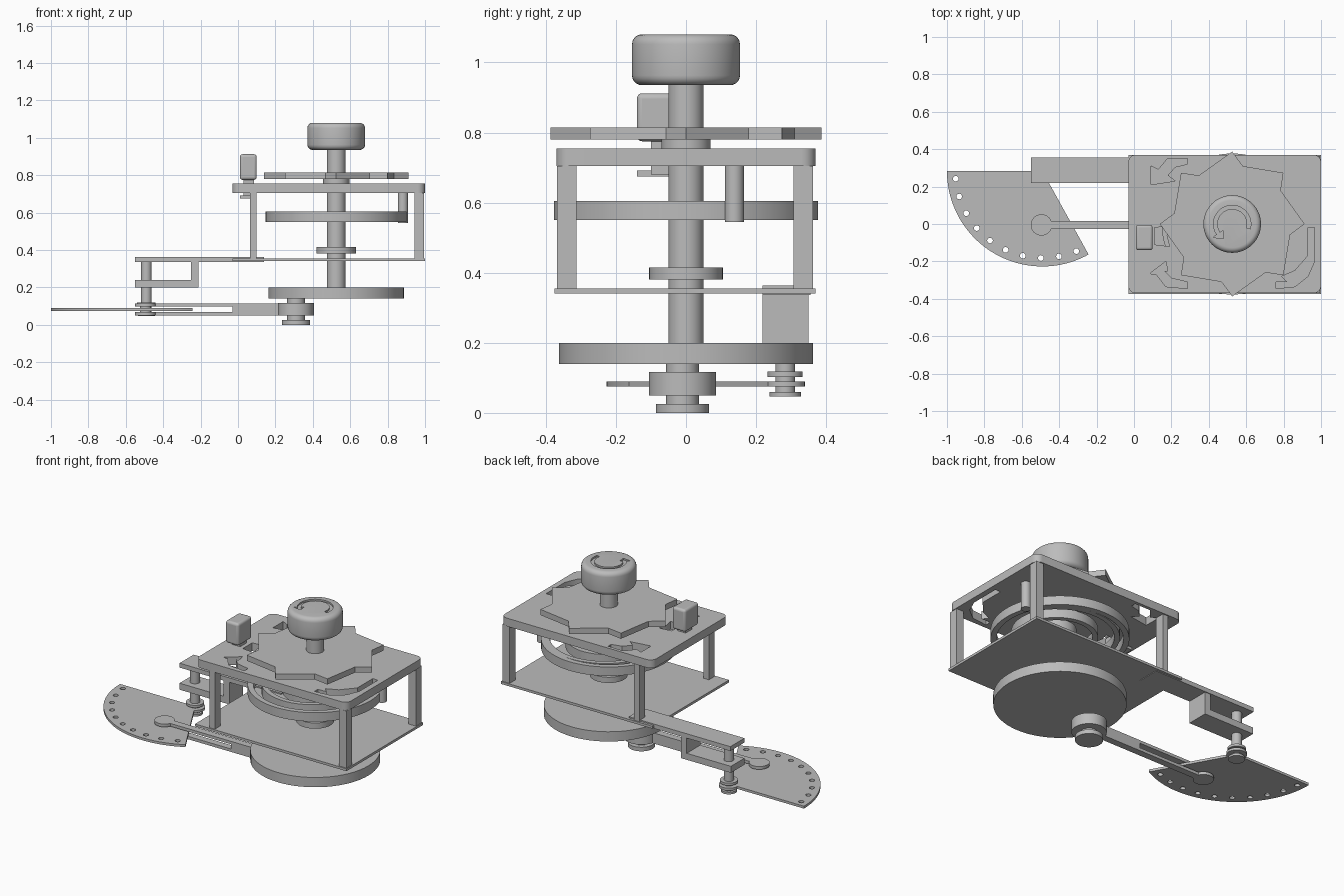
import bpy, bmesh
from math import sin, cos, pi, radians
from mathutils import Vector

cube = bpy.data.objects.get("Cube")
if cube:
    bpy.data.objects.remove(cube, do_unlink=True)

grey = bpy.data.materials.new("plain grey")
grey.use_nodes = True
colour = (0.5, 0.5, 0.5, 1)
grey.diffuse_color = colour
grey.node_tree.nodes["Principled BSDF"].inputs["Base Color"].default_value = colour


def polar(cx, cy, r, degrees):
    a = radians(degrees)
    return (cx + r * cos(a), cy + r * sin(a))


def arc(cx, cy, r, start, end, steps):
    return [polar(cx, cy, r, start + (end - start) * i / steps) for i in range(steps + 1)]


def circle(cx, cy, r, sides=64):
    return arc(cx, cy, r, 0, 360, sides)[:-1]


def rect(x0, x1, y0, y1, r=0):
    if not r:
        return [(x0, y0), (x1, y0), (x1, y1), (x0, y1)]
    centres = [(x1 - r, y1 - r), (x0 + r, y1 - r), (x0 + r, y0 + r), (x1 - r, y0 + r)]
    return [p for i, c in enumerate(centres) for p in arc(*c, r, 90 * i, 90 * i + 90, 6)]


def evaluated_mesh(ob):
    return bpy.data.meshes.new_from_object(ob.evaluated_get(bpy.context.evaluated_depsgraph_get()))


def prism(name, outline, z0, z1, holes=(), bevel=0):
    """Extrude a flat outline, with optional holes, between two heights."""
    curve = bpy.data.curves.new(name, 'CURVE')
    curve.dimensions, curve.fill_mode = '2D', 'BOTH'
    curve.extrude = (z1 - z0) / 2
    for loop in [outline, *holes]:
        spline = curve.splines.new('POLY')
        spline.points.add(len(loop) - 1)
        for point, (x, y) in zip(spline.points, loop):
            point.co = (x, y, 0, 1)
        spline.use_cyclic_u = True
    temp = bpy.data.objects.new(name + " outline", curve)
    bpy.context.collection.objects.link(temp)
    mesh = evaluated_mesh(temp)
    bpy.data.objects.remove(temp)
    bpy.data.curves.remove(curve)
    bm = bmesh.new()
    bm.from_mesh(mesh)
    bmesh.ops.remove_doubles(bm, verts=bm.verts, dist=1e-5)
    bmesh.ops.translate(bm, verts=bm.verts, vec=(0, 0, (z0 + z1) / 2))
    bmesh.ops.dissolve_limit(bm, angle_limit=0.01, verts=bm.verts, edges=bm.edges)
    bmesh.ops.recalc_face_normals(bm, faces=bm.faces)
    bm.to_mesh(mesh)
    bm.free()
    mesh.name = name
    mesh.materials.clear()
    mesh.materials.append(grey)
    ob = bpy.data.objects.new(name, mesh)
    bpy.context.collection.objects.link(ob)
    if bevel:
        mod = ob.modifiers.new("rounded edges", 'BEVEL')
        mod.width, mod.segments = bevel, 5
        mod.limit_method, mod.angle_limit = 'ANGLE', radians(40)
    mesh.shade_smooth()
    mesh.set_sharp_from_angle(angle=radians(30))
    return ob


def box(name, x0, x1, y0, y1, z0, z1, bevel=0):
    return prism(name, rect(x0, x1, y0, y1), z0, z1, bevel=bevel)


def disc(name, centre, r, z0, z1, bevel=0):
    return prism(name, circle(*centre, r), z0, z1, bevel=bevel)


axis = (0.525, 0)

# Top plate with curved arrow slots and a slot for the pawl
arrow_back = [(.285, .35), (.18, .35), (.13, .29), (.09, .31), (.09, .21),
              (.22, .23), (.18, .26), (.22, .305), (.285, .32)]
arrow_front = [(.285, -.345), (.17, -.335), (.12, -.27), (.085, -.265), (.17, -.2),
               (.18, -.25), (.16, -.25), (.2, -.29), (.285, -.31)]
arrow_side = [(.93, -.02), (.965, -.02), (.965, -.2), (.93, -.28), (.86, -.335),
              (.76, -.345), (.76, -.31), (.82, -.31), (.79, -.28), (.86, -.25), (.93, -.17)]
pawl_slot = [(.11, -.02), (.19, -.01), (.175, -.06), (.19, -.12), (.11, -.11)]
prism("top_plate", rect(-.03, 1, -.37, .37, .04), .705, .755,
      [arrow_back, arrow_front, arrow_side, pawl_slot])

# Base plate and corner posts
box("base_plate", -.03, 1, -.375, .37, .34, .355)
for y, side in ((-.34, "front"), (.335, "back")):
    box(side + "_left_post", .945, .995, y - .028, y + .028, .355, .705)
    box(side + "_right_post", .063, .1, y - .028, y + .028, .355, .705)

# Main shaft, collars and drive disc
disc("main_shaft", axis, .05, .19, .95)
disc("lower_collar", axis, .105, .38, .415)
disc("upper_collar", axis, .07, .755, .78)
disc("drive_disc", axis, .362, .14, .2)

# Ratchet wheel with eight hooked teeth
teeth = []
for i in range(8):
    teeth += [polar(*axis, .387, -45 * i), polar(*axis, .315, -45 * i - 10.5)]
prism("ratchet_wheel", teeth, .78, .815)

# Knob with an engraved turning arrow
knob = disc("knob", axis, .154, .935, 1.08, bevel=.028)
mark = arc(*axis, .1, -15, 215, 40) + [polar(*axis, .125, 215), polar(*axis, .09, 240),
       polar(*axis, .06, 215)] + arc(*axis, .08, 215, -15, 40)
cutter = prism("knob_mark_cutter", mark, 1.07, 1.1)
cutter.hide_render = True
cut = knob.modifiers.new("engraving", 'BOOLEAN')
cut.object, cut.solver = cutter, 'EXACT'
bpy.context.view_layer.update()
cut_mesh = evaluated_mesh(knob)
knob.modifiers.clear()
knob.data = cut_mesh
cut_mesh.shade_smooth()
cut_mesh.set_sharp_from_angle(angle=radians(30))
bpy.data.objects.remove(cutter, do_unlink=True)

# Flat spiral spring, its outer ring and anchor pin
prism("spring_ring", circle(*axis, .377, 96), .55, .605, [circle(*axis, .345, 96)])
steps, turns = 120, 2.6
spiral = [(.365 - .31 * i / steps, 20 + 360 * turns * i / steps) for i in range(steps + 1)]
prism("spiral_spring", [polar(*axis, r, a) for r, a in spiral]
      + [polar(*axis, r - .03, a) for r, a in reversed(spiral)], .55, .605)
disc("spring_pin", (.882, .138), .027, .545, .71)

# Pawl button with its stem and flanges
box("pawl_button", .01, .1, -.14, -.005, .775, .912, bevel=.015)
box("pawl_stem", .03, .085, -.1, -.04, .68, .78)
box("pawl_flange", .01, .08, -.14, -.005, .675, .692)

# Crank pin under the drive disc
crank = (.31, -.01)
disc("crank_pin", crank, .047, .02, .145)
disc("crank_pin_head", crank, .076, 0, .025)
disc("rod_big_end", crank, .096, .05, .117)

# Connecting rod with a fork around the dial
rod_end = (-.495, -.005)
box("connecting_rod", -.03, .25, -.026, .016, .05, .115)
for name, z0, z1 in (("upper_fork", .097, .115), ("lower_fork", .05, .068)):
    prism(name, [(-.03, -.026), (-.03, .016)] + arc(*rod_end, .057, 22, 338, 40), z0, z1)
disc("rod_small_pin", rod_end, .03, .06, .1)

# Fan dial with a row of holes
pivot = (-.49, .283)
prism("fan_dial", [pivot] + arc(*pivot, .51, 180, 299, 60), .075, .09,
      [circle(*polar(*pivot, .465, 185 + 12 * i), .015, 20) for i in range(10)])

# Dial pivot pin with flanges
disc("pivot_pin", pivot, .028, .05, .35)
for name, r, z0, z1 in (("top", .05, .103, .118), ("middle", .056, .075, .09), ("bottom", .045, .047, .06)):
    disc(name + "_pivot_flange", pivot, r, z0, z1)

# Bracket arm holding the dial
box("bracket_arm", -.55, .14, .218, .355, .336, .363)
box("bracket_lower_bar", -.55, -.21, .218, .35, .2, .24)
box("bracket_wall", -.25, -.21, .218, .35, .2, .345)
